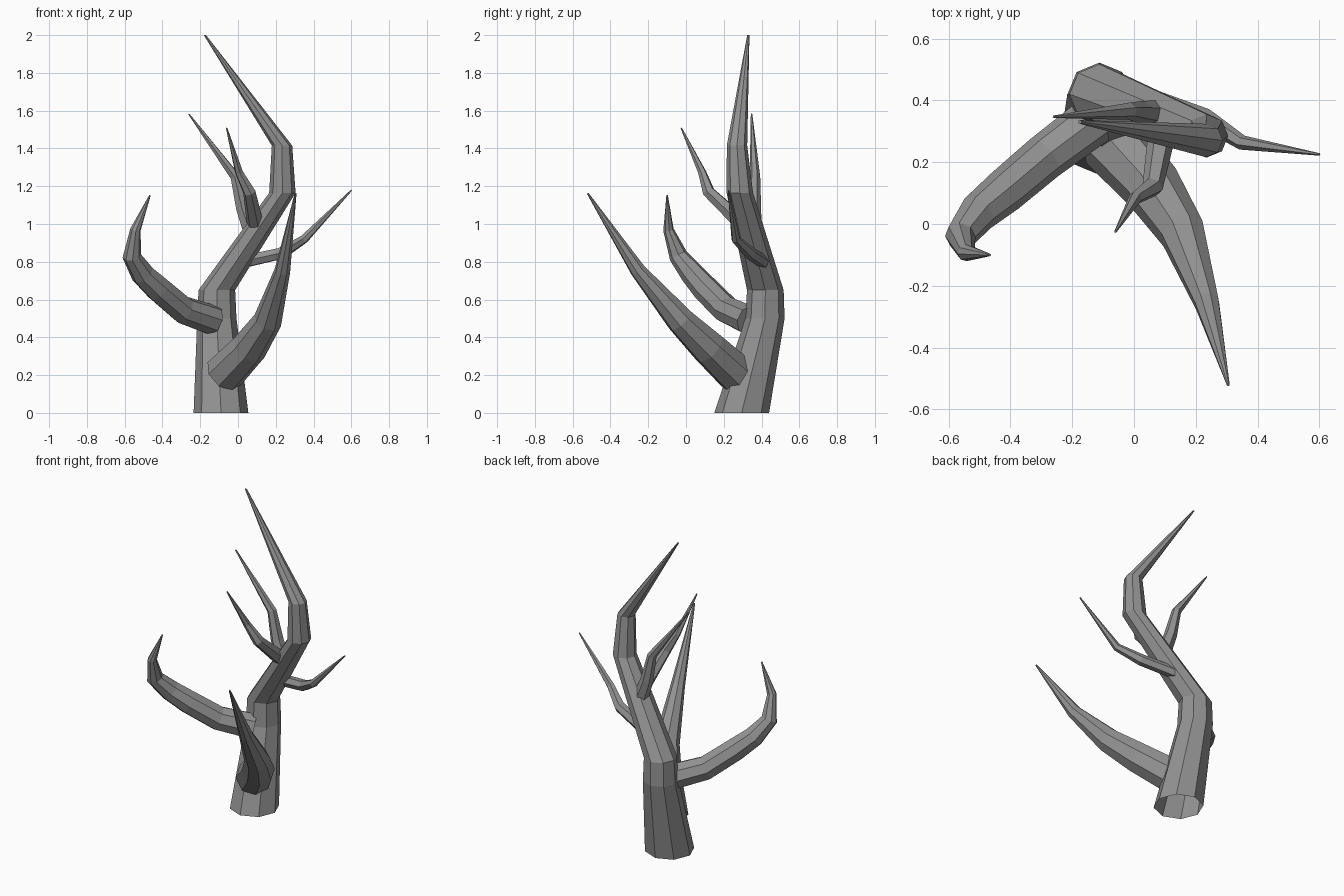
import bpy, bmesh, math
from mathutils import Vector

cube = bpy.data.objects.get("Cube")
if cube:
    bpy.data.objects.remove(cube, do_unlink=True)

bark = bpy.data.materials.new("grey_bark")
bark.use_nodes = True
GREY = (0.29, 0.29, 0.29, 1)
bark.diffuse_color = GREY
bsdf = next(n for n in bark.node_tree.nodes if n.type == 'BSDF_PRINCIPLED')
bsdf.inputs["Base Color"].default_value = GREY
bsdf.inputs["Roughness"].default_value = 0.9


def limb(name, path, sides=8, level=False, cap_start=True):
    """Tapered tube through (x, y, z, radius) points; level keeps rings horizontal."""
    pts = [Vector(p[:3]) for p in path]
    bm = bmesh.new()
    rings = []
    axis = None
    side = Vector((1, 0, 0))
    for i, p in enumerate(pts):
        # tangent is the average of the neighbouring segments
        ahead = (pts[min(i + 1, len(pts) - 1)] - p).normalized()
        behind = (p - pts[max(i - 1, 0)]).normalized()
        tangent = Vector((0, 0, 1)) if level else (ahead + behind).normalized()
        if axis is None:
            if not level:
                side = tangent.cross(Vector((0, 0, 1))).normalized()
        else:
            side = axis.rotation_difference(tangent) @ side
        axis = tangent
        other = axis.cross(side)
        ring = []
        for k in range(sides):
            a = math.tau * k / sides
            ring.append(bm.verts.new(p + path[i][3] * (side * math.cos(a) + other * math.sin(a))))
        rings.append(ring)
    for low, high in zip(rings, rings[1:]):
        for k in range(sides):
            n = (k + 1) % sides
            bm.faces.new((low[k], low[n], high[n], high[k]))
    bm.faces.new(rings[-1])
    if cap_start:
        bm.faces.new(rings[0][::-1])
    mesh = bpy.data.meshes.new(name)
    bm.to_mesh(mesh)
    bm.free()
    mesh.materials.append(bark)
    obj = bpy.data.objects.new(name, mesh)
    bpy.context.collection.objects.link(obj)
    return obj


# Trunk, open underneath, with level rings
limb("trunk", [(-0.09, 0.295, 0, 0.145), (-0.112, 0.418, 0.5, 0.104),
               (-0.112, 0.42, 0.65, 0.097), (0.235, 0.285, 1.165, 0.07),
               (0.233, 0.27, 1.415, 0.054), (-0.175, 0.33, 2.0, 0.006)],
     level=True, cap_start=False)

# Two heavy lower branches
limb("right_branch", [(-0.13, 0.335, 0.49, 0.08), (-0.29, 0.215, 0.545, 0.075),
                      (-0.42, 0.105, 0.655, 0.072), (-0.505, 0.035, 0.735, 0.064),
                      (-0.562, -0.04, 0.83, 0.05), (-0.543, -0.093, 0.97, 0.028),
                      (-0.466, -0.1, 1.152, 0.004)])
limb("front_branch", [(-0.075, 0.27, 0.205, 0.108), (0.06, 0.12, 0.345, 0.096),
                      (0.158, -0.03, 0.49, 0.076), (0.236, -0.255, 0.755, 0.042),
                      (0.305, -0.52, 1.162, 0.005)])

# Three thin upper twigs
limb("left_twig", [(0.03, 0.41, 0.8, 0.036), (0.23, 0.34, 0.845, 0.034),
                   (0.35, 0.263, 0.92, 0.024), (0.6, 0.225, 1.178, 0.004)], sides=6)
limb("front_twig", [(0.09, 0.29, 1.01, 0.045), (0.06, 0.12, 1.17, 0.034),
                    (0.005, 0.085, 1.275, 0.022), (-0.06, -0.025, 1.508, 0.004)], sides=6)
limb("back_twig", [(0.08, 0.355, 0.93, 0.046), (0.025, 0.36, 1.08, 0.038),
                   (-0.015, 0.365, 1.25, 0.028), (-0.26, 0.347, 1.582, 0.004)], sides=6)
